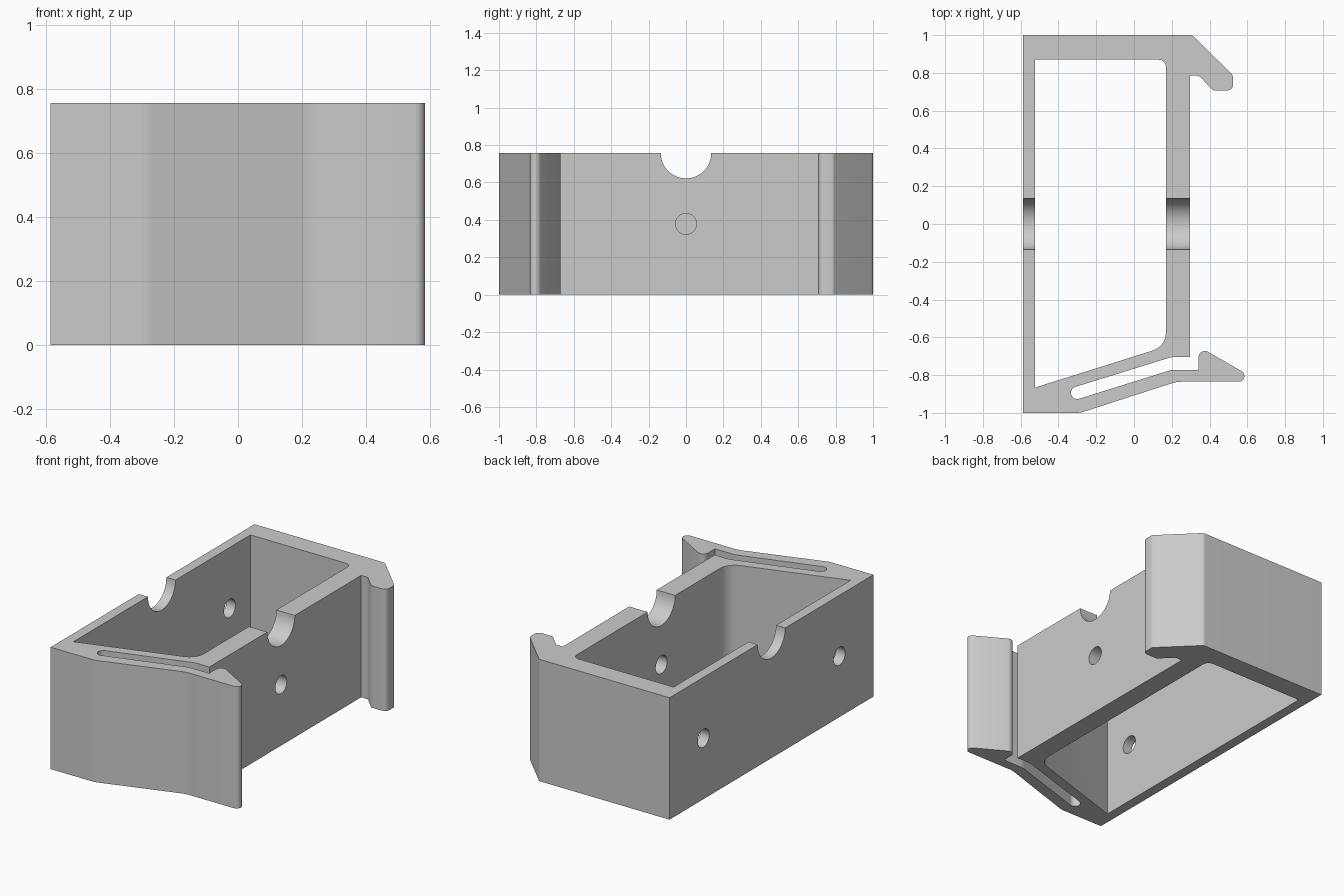
import bpy, bmesh, math
from mathutils import Vector, Matrix

cube = bpy.data.objects.get("Cube")
if cube:
    bpy.data.objects.remove(cube, do_unlink=True)

HEIGHT = 0.757
MID = HEIGHT / 2


def rounded(corners, steps=8):
    """Turn (x, y, radius) corners into a filleted outline."""
    out = []
    count = len(corners)
    for i, (x, y, r) in enumerate(corners):
        p = Vector((x, y))
        if r == 0:
            out.append(p)
            continue
        a = Vector(corners[i - 1][:2]) - p
        b = Vector(corners[(i + 1) % count][:2]) - p
        half = a.angle(b) / 2
        reach = min(r / math.tan(half), 0.95 * a.length, 0.95 * b.length)
        a.normalize()
        b.normalize()
        centre = p + (a + b).normalized() * (reach / math.cos(half))
        start, end = p + a * reach - centre, p + b * reach - centre
        turn = math.atan2(start.x * end.y - start.y * end.x, start.dot(end))
        for k in range(steps + 1):
            out.append(centre + Matrix.Rotation(turn * k / steps, 2) @ start)
    return out


def finish(name, bm):
    bmesh.ops.recalc_face_normals(bm, faces=bm.faces)
    mesh = bpy.data.meshes.new(name)
    bm.to_mesh(mesh)
    bm.free()
    obj = bpy.data.objects.new(name, mesh)
    bpy.context.collection.objects.link(obj)
    return obj


def prism(name, corners, z0, z1):
    bm = bmesh.new()
    face = bm.faces.new([bm.verts.new((p.x, p.y, z0)) for p in rounded(corners)])
    ext = bmesh.ops.extrude_face_region(bm, geom=[face])
    moved = [v for v in ext["geom"] if isinstance(v, bmesh.types.BMVert)]
    bmesh.ops.translate(bm, verts=moved, vec=(0, 0, z1 - z0))
    return finish(name, bm)


def bore(name, x, y, z, radius, length):
    """Cylinder lying along x."""
    bm = bmesh.new()
    place = Matrix.Translation((x, y, z)) @ Matrix.Rotation(math.pi / 2, 4, "Y")
    bmesh.ops.create_cone(bm, cap_ends=True, segments=48, radius1=radius,
                          radius2=radius, depth=length, matrix=place)
    return finish(name, bm)


# Clip housing: frame, springy front latch arm and rear hook in one outline
housing = prism("clip_housing", [
    (-0.587, -1, 0), (-0.285, -1, 0.12),
    (0.225, -0.835, 0.2), (0.667, -0.835, 0.03),       # latch arm and barb
    (0.342, -0.648, 0.033), (0.342, -0.772, 0),
    (0.2, -0.772, 0.15), (-0.322, -0.935, 0.033),      # slot behind the arm
    (-0.342, -0.872, 0.033), (0.2, -0.704, 0.15),
    (0.296, -0.704, 0), (0.296, 0.786, 0),
    (0.342, 0.786, 0.03), (0.42, 0.707, 0.02),         # rear hook
    (0.524, 0.707, 0.03), (0.524, 0.787, 0.025),
    (0.309, 1, 0.03), (-0.587, 1, 0),
], 0, HEIGHT)

# Cutters: cavity, cable notch through both side walls, screw holes
cutters = [
    prism("cavity_cutter", [
        (-0.524, -0.866, 0), (0.169, -0.648, 0.1),
        (0.169, 0.87, 0.04), (-0.524, 0.87, 0)], -0.1, HEIGHT + 0.1),
    bore("notch_cutter", -0.15, 0, HEIGHT, 0.135, 1.2),
    bore("left_wall_hole_cutter", 0.23, 0, MID, 0.056, 0.3),
]
for y in (-0.667, 0.667):
    cutters.append(bore("right_wall_hole_cutter", -0.55, y, MID, 0.056, 0.2))

for cutter in cutters:
    mod = housing.modifiers.new(cutter.name, "BOOLEAN")
    mod.operation = "DIFFERENCE"
    mod.solver = "EXACT"
    mod.object = cutter

# Apply the cuts, then remove the helpers
bpy.context.view_layer.objects.active = housing
housing.select_set(True)
for mod in list(housing.modifiers):
    bpy.ops.object.modifier_apply(modifier=mod.name)
for cutter in cutters:
    bpy.data.objects.remove(cutter, do_unlink=True)

# Plain grey plastic
grey = bpy.data.materials.new("light_grey_plastic")
grey.use_nodes = True
colour = (0.6, 0.6, 0.6, 1)
grey.diffuse_color = colour
grey.node_tree.nodes["Principled BSDF"].inputs["Base Color"].default_value = colour
housing.data.materials.clear()
housing.data.materials.append(grey)
for poly in housing.data.polygons:
    poly.material_index = 0
bpy.ops.object.shade_smooth_by_angle(angle=math.radians(25))
